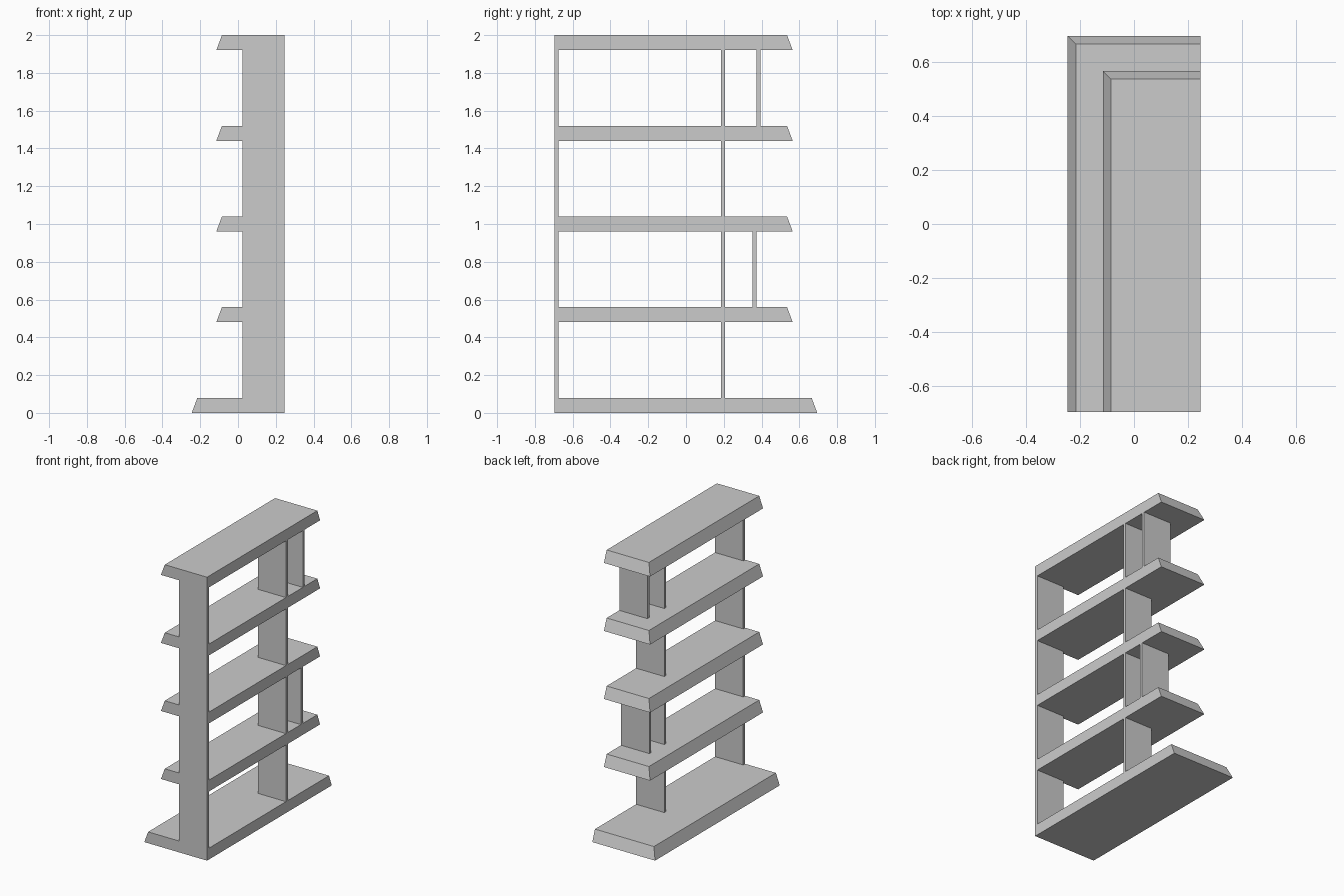
import bpy, bmesh

if "Cube" in bpy.data.objects:
    bpy.data.objects.remove(bpy.data.objects["Cube"])

RIGHT, FRONT = 0.245, -0.695   # flush side and front planes
THICK, BEVEL = 0.08, 0.03      # board thickness, slant of the two free edges


def make_block(name, x0, x1, y0, y1, z0, z1, slant=0.0):
    """Box whose top is pulled in by `slant` on its -x and +y sides."""
    bm = bmesh.new()
    bmesh.ops.create_cube(bm, size=1)
    for v in bm.verts:
        top = v.co.z > 0
        inset = slant if top else 0
        v.co = (x1 if v.co.x > 0 else x0 + inset,
                y1 - inset if v.co.y > 0 else y0,
                z1 if top else z0)
    mesh = bpy.data.meshes.new(name)
    bm.to_mesh(mesh)
    bm.free()
    obj = bpy.data.objects.new(name, mesh)
    bpy.context.collection.objects.link(obj)
    return obj


def make_panel(name, y, z0, z1):
    """Thin upright, flush with the right side."""
    make_block(name, 0.025, RIGHT, y, y + 0.021, z0, z1)


# Wide base board
make_block("base", -0.245, RIGHT, FRONT, 0.695, 0, THICK, BEVEL)

# Four evenly spaced shelves
for i in range(1, 5):
    z = 0.48 * i
    make_block(f"shelf_{i}", -0.115, RIGHT, FRONT, 0.565, z, z + THICK, BEVEL)

# Full-height uprights
make_panel("front_upright", FRONT, THICK, 1.92)
make_panel("rear_upright", 0.185, THICK, 1.92)

# Short dividers in the second and top bays
make_panel("lower_divider", 0.352, 0.56, 0.96)
make_panel("upper_divider", 0.373, 1.52, 1.92)
